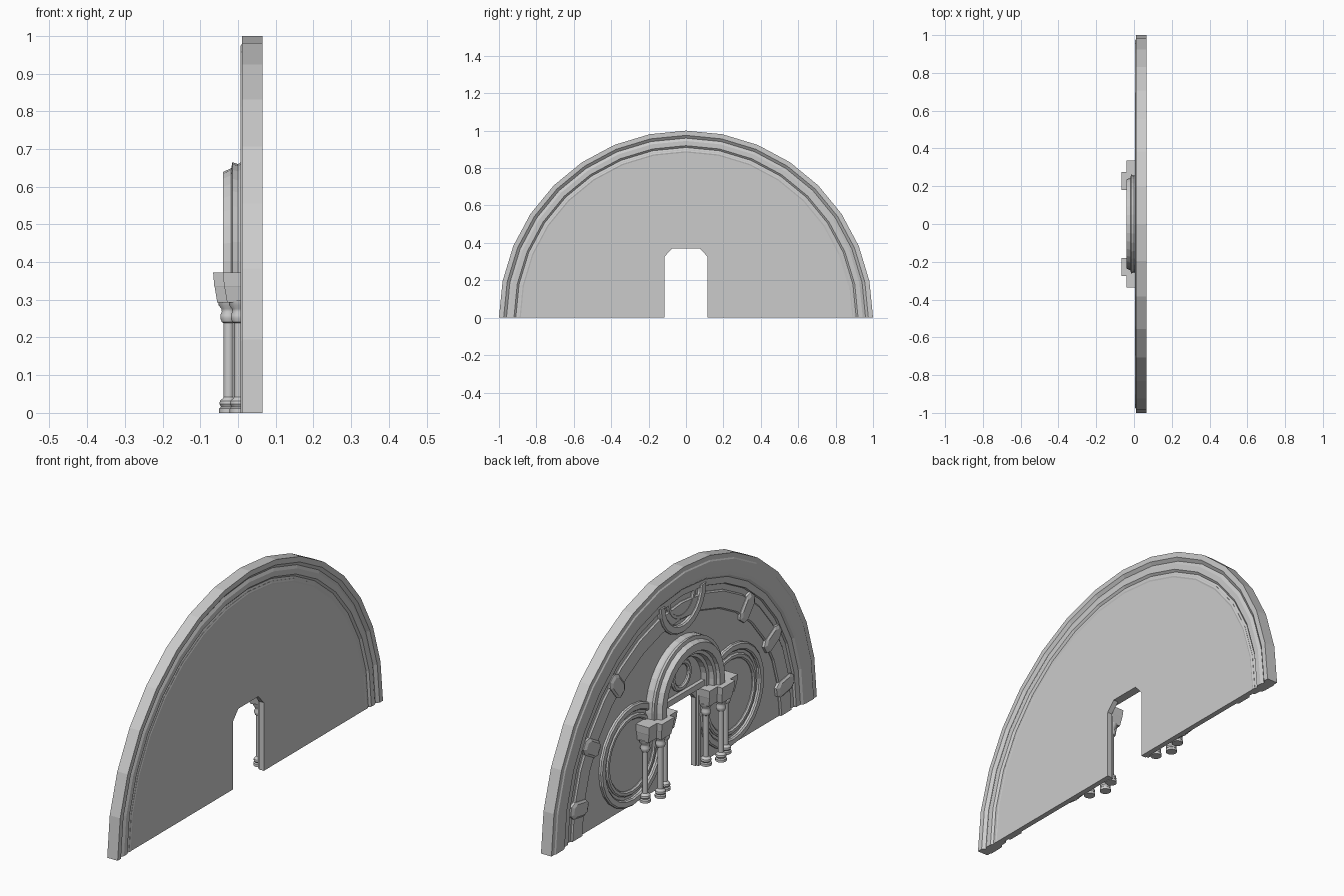
import bpy, bmesh, math

if "Cube" in bpy.data.objects:
    bpy.data.objects.remove(bpy.data.objects["Cube"])


def finish(name, bm):
    bmesh.ops.recalc_face_normals(bm, faces=bm.faces[:])
    me = bpy.data.meshes.new(name)
    bm.to_mesh(me)
    bm.free()
    ob = bpy.data.objects.new(name, me)
    bpy.context.collection.objects.link(ob)
    return ob


def loft(name, rings, closed=False):
    """Skin a row of equal-length 3D rings; cap the ends unless closed."""
    bm = bmesh.new()
    rows = [[bm.verts.new(p) for p in r] for r in rings]
    k = len(rows[0])
    pairs = list(zip(rows, rows[1:])) + ([(rows[-1], rows[0])] if closed else [])
    for a, b in pairs:
        for i in range(k):
            j = (i + 1) % k
            bm.faces.new((a[i], a[j], b[j], b[i]))
    if not closed:
        bm.faces.new(rows[0])
        bm.faces.new(rows[-1][::-1])
    return finish(name, bm)


def arc(name, profile, cy=0, cz=0, a0=0, a1=180, n=16, leg=0):
    """Sweep an (radius, x) profile round an axis along x, with optional straight legs."""
    full = a1 - a0 == 360
    rings = []
    for i in range(n if full else n + 1):
        t = math.radians(a0 + (a1 - a0) * i / n)
        rings.append([(x, cy + r * math.cos(t), cz + r * math.sin(t)) for r, x in profile])
    if leg:
        drop = lambda ring: [(x, y, z - leg) for x, y, z in ring]
        rings = [drop(rings[0])] + rings + [drop(rings[-1])]
    return loft(name, rings, full)


def slab(name, outline, x0, x1):
    return loft(name, [[(x, y, z) for y, z in outline] for x in (x0, x1)])


def band(r0, r1, x, bevel=0.006, back=0.032):
    """Raised moulding section on the wall."""
    return [(r0, back), (r0, x + bevel), (r0 + bevel, x), (r1 - bevel, x), (r1, x + bevel), (r1, back)]


def lathe(name, profile, cx, cy, n=12):
    rings = [[(cx + r * math.cos(2 * math.pi * i / n), cy + r * math.sin(2 * math.pi * i / n), z)
              for i in range(n)] for r, z in profile]
    ob = loft(name, rings)
    bpy.context.view_layer.objects.active = ob
    ob.select_set(True)
    bpy.ops.object.shade_smooth_by_angle(angle=math.radians(35))
    ob.select_set(False)


# Wall panel with chamfered doorway
door = [(-.116, 0), (-.116, .325), (-.075, .37), (.075, .37), (.116, .325), (.116, 0)]
edge = [(.9 * math.cos(math.pi * i / 16), .9 * math.sin(math.pi * i / 16)) for i in range(17)]
slab("wall_panel", edge + door, .03, .055)

# Moulded outer rim, both sides
arc("outer_rim", [(1, .065), (.975, .065), (.96, .053), (.945, .06), (.92, .06), (.91, .051),
                  (.89, .057), (.88, .054), (.855, .032), (.86, .02), (.89, .019),
                  (.9, .01), (.915, .007), (.972, .006), (.978, .01), (1, .01)])

# Decorative band with studs and hanging medallion
arc("relief_band", band(.745, .83, .021))
arc("medallion_rim", band(.135, .175, .012), cz=.86, a0=180, a1=360, n=12)
arc("medallion_inner", band(.085, .11, .02), cz=.86, a0=180, a1=360, n=12)
for s in (1, -1):
    for deg in (10, 30, 51.5):
        t = math.radians(deg)
        c, w = (math.cos(t), math.sin(t)), (-math.sin(t), math.cos(t))
        pts = [(-.065, -.02), (-.04, -.038), (.04, -.038), (.065, -.02),
               (.065, .02), (.04, .038), (-.04, .038), (-.065, .02)]
        rings = []
        for x, k in ((.032, 1), (.018, 1), (.011, .75)):
            rings.append([(x, s * (c[0] * (.787 + a * k) + w[0] * b * k),
                           c[1] * (.787 + a * k) + w[1] * b * k) for a, b in pts])
        loft("band_stud", rings)

    # Blind round panels beside the porch
    arc("side_roundel", band(.205, .24, .014), s * .375, .242, 0, 360, 24)
    arc("side_roundel_inner", band(.165, .19, .02), s * .375, .242, 0, 360, 24)

    # Cluster of three columns
    for cx, cy in ((-.025, .228), (.003, .303), (.003, .155)):
        lathe("column", [(.025, 0), (.025, .012), (.02, .016), (.024, .023), (.023, .032), (.016, .038),
                         (.013, .042), (.013, .238), (.018, .241), (.022, .251), (.022, .259),
                         (.018, .268), (.019, .276), (.026, .285), (.028, .298)], cx, s * cy)

    # Stepped impost block over the columns
    rings = []
    for z, o in ((.293, .011), (.334, .004), (.337, .003), (.373, 0)):
        f, v = .048 - o, .107 - o
        plan = [(.032, -v), (-.04 + o, -v), (-.04 + o, -f), (-.066 + o, -f),
                (-.066 + o, f), (-.04 + o, f), (-.04 + o, v), (.032, v)]
        rings.append([(x, s * .228 + y, z) for x, y in plan])
    loft("impost_block", rings)

    # Door jamb trim
    slab("door_trim", [(s * .122, 0), (s * .142, 0), (s * .142, .37), (s * .122, .37)], .02, .032)

# Porch arch with stepped mouldings
arc("porch_arch", [(.262, .032), (.262, .008), (.257, .0), (.262, -.015), (.246, -.018), (.236, -.04),
                   (.2, -.04), (.195, -.025), (.18, -.022), (.175, 0), (.16, .003), (.157, .032)],
    cz=.403, n=16, leg=.033)

# Tympanum above the door
slab("lintel", [(-.16, .372), (.16, .372), (.16, .4), (-.16, .4)], .012, .032)
arc("tympanum_ring", band(.05, .075, .018), cz=.48, a0=0, a1=360, n=16)
